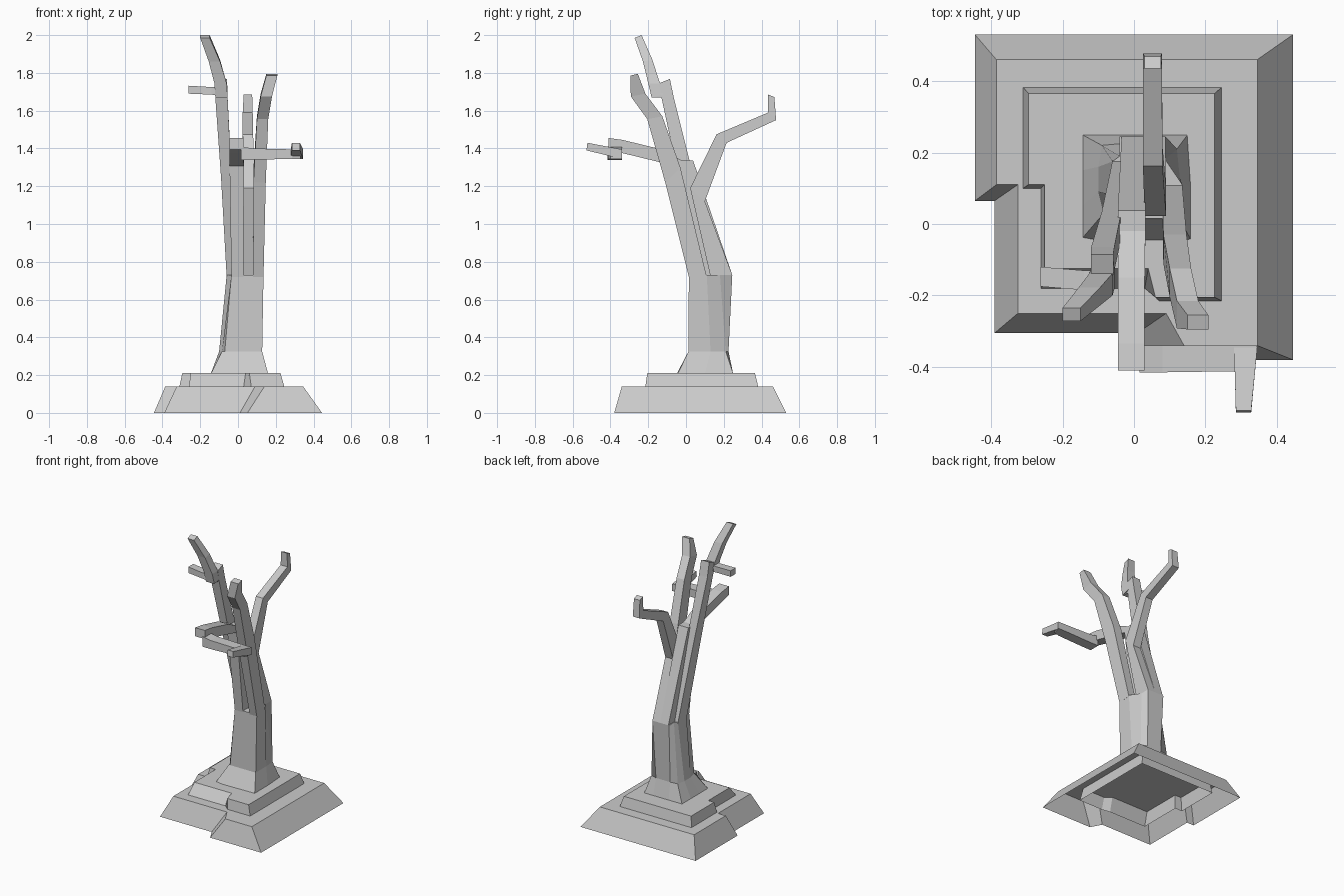
import bpy
import bmesh

default_cube = bpy.data.objects.get("Cube")
if default_cube:
    bpy.data.objects.remove(default_cube, do_unlink=True)

stone = bpy.data.materials.new("plain grey")
stone.use_nodes = True
GREY = (0.6, 0.6, 0.6, 1.0)
stone.diffuse_color = GREY
stone.node_tree.nodes["Principled BSDF"].inputs["Base Color"].default_value = GREY


def loft(name, rings, open_start=False):
    """Join matching rings of points into one flat-shaded skin."""
    bm = bmesh.new()
    loops = [[bm.verts.new(point) for point in ring] for ring in rings]
    for lower, upper in zip(loops, loops[1:]):
        count = len(lower)
        for i in range(count):
            j = (i + 1) % count
            bm.faces.new((lower[i], lower[j], upper[j], upper[i]))
    if not open_start:
        bm.faces.new(loops[0][::-1])
    bm.faces.new(loops[-1])
    bmesh.ops.recalc_face_normals(bm, faces=bm.faces[:])
    mesh = bpy.data.meshes.new(name)
    bm.to_mesh(mesh)
    bm.free()
    mesh.materials.append(stone)
    part = bpy.data.objects.new(name, mesh)
    bpy.context.scene.collection.objects.link(part)
    return part


def level(points, z):
    return [(x, y, z) for x, y in points]


def across(left, right, front, back):
    """Limb section: a (y, z) edge from front to back, spanned across x."""
    return [(left, *front), (right, *front), (right, *back), (left, *back)]


def upright(x, near, far, low, high, skew=0):
    """Section of a limb that runs sideways."""
    return [(x, near, low), (x + skew, far, low), (x + skew, far, high), (x, near, high)]


def notched(left, right, front, back, side_in, side_y, front_in, notch_a, notch_b):
    """Rectangle with the front right-hand corner stepped inward."""
    return [(left, back), (left, side_y), (side_in, side_y), (side_in, front_in),
            (notch_a, front_in), (notch_b, front), (right, front), (right, back)]


# Two plinth tiers, each a shell open below; the upper hangs down inside the lower
loft("lower_plinth", [
    level(notched(-.445, .445, -.38, .53, -.39, .065, -.305, .01, .05), 0),
    level(notched(-.385, .345, -.34, .46, -.325, .11, -.25, .09, .14), .14),
], open_start=True)
loft("upper_plinth", [
    level(notched(-.325, .265, -.225, .395, -.27, .09, -.215, .02, .08), .05),
    level(notched(-.31, .245, -.215, .382, -.26, .1, -.18, .03, .07), .14),
    level(notched(-.295, .225, -.205, .365, -.25, .11, -.125, .04, .06), .21),
], open_start=True)

# Trunk with flared foot, grooved where the limbs separate
loft("trunk", [
    level([(.16, -.045), (.16, .1), (.15, .25), (.08, .25), (-.04, .25),
           (-.145, .25), (-.145, .15), (-.145, .05), (-.145, -.04), (-.09, -.05)], .205),
    level([(.128, .013), (.128, .13), (.12, .21), (.075, .225), (-.035, .225),
           (-.09, .22), (-.1, .16), (-.1, .09), (-.085, .03), (-.07, .013)], .325),
    level([(.135, .015), (.135, .11), (.088, .18), (.088, .245), (-.04, .245),
           (-.04, .19), (-.06, .175), (-.06, .08), (-.035, .06), (-.035, .015)], .73),
])

# Right limb, with a bent twig and a side stub at its top
loft("right_limb", [
    across(-.06, 0, (.08, .72), (.178, .72)),
    across(-.09, -.035, (-.04, 1.25), (.035, 1.27)),
    across(-.12, -.055, (-.13, 1.67), (-.065, 1.67)),
    across(-.12, -.058, (-.142, 1.745), (-.085, 1.768)),
])
loft("right_twig", [
    across(-.12, -.055, (-.182, 1.67), (-.12, 1.685)),
    across(-.125, -.06, (-.2, 1.745), (-.138, 1.745)),
    across(-.155, -.095, (-.228, 1.86), (-.178, 1.87)),
    across(-.2, -.15, (-.272, 1.985), (-.235, 2.0)),
])
loft("right_stub", [
    upright(-.06, -.18, -.13, 1.67, 1.73),
    upright(-.14, -.185, -.13, 1.685, 1.725),
    upright(-.262, -.175, -.12, 1.69, 1.732),
])

# Left limb
loft("left_limb", [
    across(.08, .135, (.015, .72), (.11, .72)),
    across(.082, .147, (-.11, 1.22), (-.03, 1.3)),
    across(.1, .16, (-.205, 1.555), (-.125, 1.57)),
    across(.12, .18, (-.292, 1.675), (-.215, 1.69)),
    across(.15, .208, (-.295, 1.785), (-.255, 1.795)),
])

# Centre limb and the branch it carries forward, sideways and forward again
loft("centre_limb", [
    across(-.035, .028, (.015, .72), (.245, .73)),
    across(-.045, .032, (-.06, 1.335), (.038, 1.335)),
])
loft("front_branch", [
    across(-.045, .032, (-.03, 1.3), (-.02, 1.335)),
    across(-.045, .03, (-.15, 1.33), (-.15, 1.4)),
    across(-.045, .03, (-.335, 1.375), (-.335, 1.445)),
    across(-.045, .03, (-.41, 1.395), (-.41, 1.455)),
])
loft("front_branch_arm", [
    upright(.015, -.415, -.34, 1.34, 1.41),
    upright(.08, -.415, -.34, 1.34, 1.4),
    upright(.285, -.412, -.34, 1.345, 1.395),
    upright(.33, -.4, -.34, 1.345, 1.395, .015),
])
loft("front_branch_tip", [
    across(.28, .345, (-.345, 1.345), (-.345, 1.396)),
    across(.285, .328, (-.527, 1.39), (-.522, 1.43)),
])

# Back limb, kinking away from the trunk
loft("back_limb", [
    across(.028, .088, (.13, .72), (.245, .73)),
    across(.03, .09, (.022, 1.19), (.1, 1.12)),
    across(.025, .08, (.162, 1.475), (.215, 1.43)),
    across(.025, .078, (.435, 1.59), (.477, 1.55)),
    across(.03, .075, (.435, 1.685), (.468, 1.672)),
])
